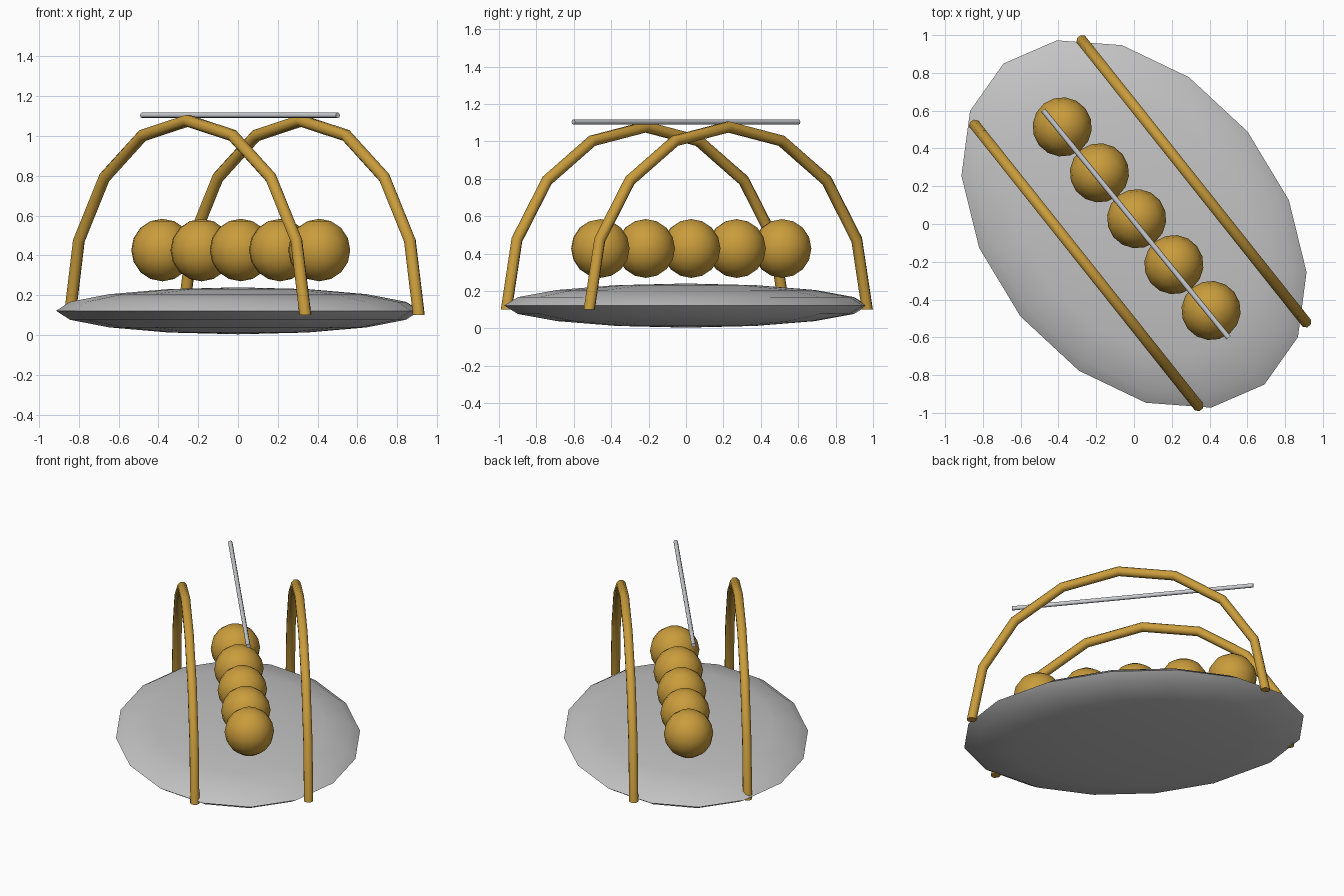
import bpy, bmesh, math
from mathutils import Matrix, Vector

if "Cube" in bpy.data.objects:
    bpy.data.objects.remove(bpy.data.objects["Cube"])

TURN = math.radians(-51.5)          # shared heading of every part


def material(name, rgb):
    m = bpy.data.materials.new(name)
    m.diffuse_color = (*rgb, 1)
    m.use_nodes = True
    m.node_tree.nodes["Principled BSDF"].inputs["Base Color"].default_value = m.diffuse_color
    return m


gold = material("gold", (0.59, 0.335, 0.045))
grey = material("light grey", (0.55, 0.55, 0.55))
silver = material("silver", (0.60, 0.61, 0.64))


def finish(bm, name, mat, loc, turn=TURN, smooth=60):
    bmesh.ops.recalc_face_normals(bm, faces=bm.faces)
    me = bpy.data.meshes.new(name)
    bm.to_mesh(me)
    bm.free()
    me.materials.append(mat)
    ob = bpy.data.objects.new(name, me)
    bpy.context.collection.objects.link(ob)
    ob.location = loc
    ob.rotation_euler.z = turn
    bpy.ops.object.select_all(action='DESELECT')
    ob.select_set(True)
    bpy.context.view_layer.objects.active = ob
    bpy.ops.object.shade_smooth_by_angle(angle=math.radians(smooth))
    return ob


def ellipsoid(name, mat, loc, size, turn=TURN, smooth=60):
    bm = bmesh.new()
    bmesh.ops.create_uvsphere(bm, u_segments=16, v_segments=8, radius=1)
    bmesh.ops.scale(bm, vec=size, verts=bm.verts)
    finish(bm, name, mat, loc, turn, smooth)


def arch(name, loc, half_span=0.95, height=0.977, tube=0.031, steps=8, sides=8):
    # half hoop standing on its two open ends, capped flat
    bm = bmesh.new()
    rings = []
    for i in range(steps + 1):
        t = math.pi * i / steps
        ring = []
        for k in range(sides):
            a = 2 * math.pi * (k + 0.5) / sides
            out = tube * math.cos(a)
            ring.append(bm.verts.new(((half_span + out) * math.cos(t),
                                      tube * math.sin(a),
                                      (height + out) * math.sin(t))))
        rings.append(ring)
    for r0, r1 in zip(rings, rings[1:]):
        for k in range(sides):
            n = (k + 1) % sides
            bm.faces.new((r0[k], r0[n], r1[n], r1[k]))
    bm.faces.new(rings[0])
    bm.faces.new(rings[-1])
    finish(bm, name, gold, loc)


# flattened base dish
ellipsoid("base", grey, (0, 0, 0.122), (1.095, 0.775, 0.118),
          turn=math.radians(-50.9), smooth=60)

# two parallel arches
arch("left_arch", (-0.253, -0.217, 0.10))
arch("right_arch", (0.317, 0.226, 0.10))

# row of five balls
for i in range(-2, 3):
    ellipsoid(f"ball_{i + 3}", gold,
              (0.014 + 0.197 * i, 0.028 - 0.243 * i, 0.427), (0.157,) * 3)

# thin level rod above the balls
bm = bmesh.new()
bmesh.ops.create_cone(bm, cap_ends=True, segments=8, radius1=0.014, radius2=0.014,
                      depth=1.555, matrix=Matrix.Rotation(math.pi / 2, 4, 'Y'))
finish(bm, "rod", silver, (0.010, 0.0, 1.104), math.radians(-50.8))
